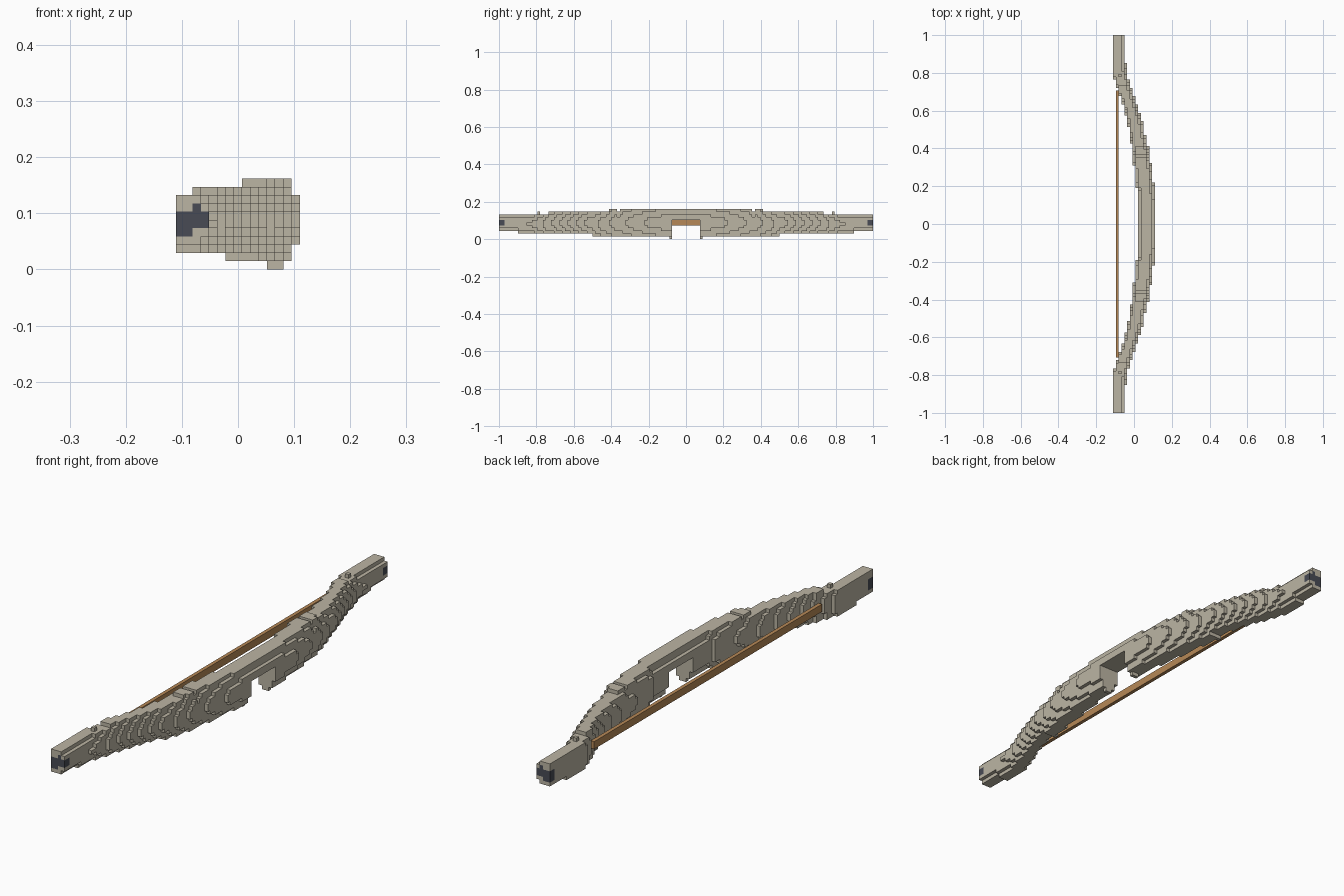
import bpy, bmesh
from mathutils import Vector

cube = bpy.data.objects.get("Cube")
if cube:
    bpy.data.objects.remove(cube)

V = 2 / 136            # edge of one block
HALF = 68              # blocks from the middle to each tip


def material(name, colour):
    m = bpy.data.materials.new(name)
    m.use_nodes = True
    m.diffuse_color = (*colour, 1)
    m.node_tree.nodes["Principled BSDF"].inputs["Base Color"].default_value = (*colour, 1)
    return m


def follow(points, y):
    """Linear interpolation along a short profile."""
    for (a, p), (b, q) in zip(points, points[1:]):
        if y <= b:
            return p + (q - p) * (y - a) / (b - a)
    return points[-1][1]


def build(name, cells, hidden, mat):
    """Skin a set of blocks with only its exposed faces."""
    bm = bmesh.new()
    for cell in cells:
        for axis in range(3):
            for side in (0, 1):
                near = list(cell)
                near[axis] += 2 * side - 1
                if tuple(near) in hidden:
                    continue
                b, c = (axis + 1) % 3, (axis + 2) % 3
                ring = []
                for u, w in ((0, 0), (1, 0), (1, 1), (0, 1)):
                    p = Vector(cell)
                    p[axis] += side
                    p[b] += u
                    p[c] += w
                    ring.append(bm.verts.new((p - Vector((7.5, 0, 0))) * V))
                bm.faces.new(ring if side else ring[::-1])
    bmesh.ops.remove_doubles(bm, verts=bm.verts, dist=V / 100)
    bmesh.ops.dissolve_limit(bm, angle_limit=0.01, verts=bm.verts, edges=bm.edges)
    mesh = bpy.data.meshes.new(name)
    bm.to_mesh(mesh)
    bm.free()
    mesh.materials.append(mat)
    bpy.context.collection.objects.link(bpy.data.objects.new(name, mesh))


# Plan profiles: distance from the middle, edge in blocks
OUTER = [(0, 15.3), (.2, 14.7), (.3, 13.7), (.39, 12.8), (.46, 11.7), (.56, 10.2),
         (.66, 7.9), (.75, 5.9), (.82, 4.6), (1, 4.1)]
INNER = [(0, 9), (.18, 9), (.2, 8), (.35, 7.3), (.5, 5.6), (.6, 4.2),
         (.67, 2.7), (.75, .8), (.78, 0), (1, -.4)]

limb, caps = set(), set()
for j in range(HALF):
    y = (j + .5) * V
    low = 1 if y < .5 else 2 if y < .89 else 3
    high = 11 if y < .36 or .37 < y < .41 else 10 if y < .73 else 9
    mid, half = (low + high) / 2, (high - low) / 2
    for k in range(low, high):
        # Rounded cross-section: edges pull in toward top and bottom
        t = abs(k + .5 - mid) / half
        out = follow(OUTER, y) - 1.6 * t * t
        inn = follow(INNER, y) + min(1.2, 2 * (1 - y)) * t * t
        for i in range(15):
            if inn < i + .5 < out and not (j < 5 and k < 7):
                for jj in (j, -1 - j):
                    limb.add((i, jj, k))

# Bosses beside the grip notch and small knobs on top
for s in (1, -1):
    def row(j):
        return j if s > 0 else -1 - j
    limb |= {(i, row(5), 0) for i in (11, 12)}
    limb.add((2, row(53), 9))
    # Dark wrap around each tip
    for j in range(HALF - 2, HALF):
        caps |= {(i, row(j), k) for i in range(4) for k in (5, 6)}
        caps |= {(0, row(j), 4), (1, row(j), 4), (2, row(j), 7)}

limb -= caps
string = {(1, j, k) for j in range(-48, 48) for k in (5, 6)} - limb

solid = limb | caps | string
build("bow_limb", limb, limb | caps, material("pale_stone", (.5, .46, .37)))
build("tip_wraps", caps, solid, material("dark_slate", (.065, .07, .09)))
build("bow_string", string, solid, material("tan_cord", (.47, .25, .095)))
